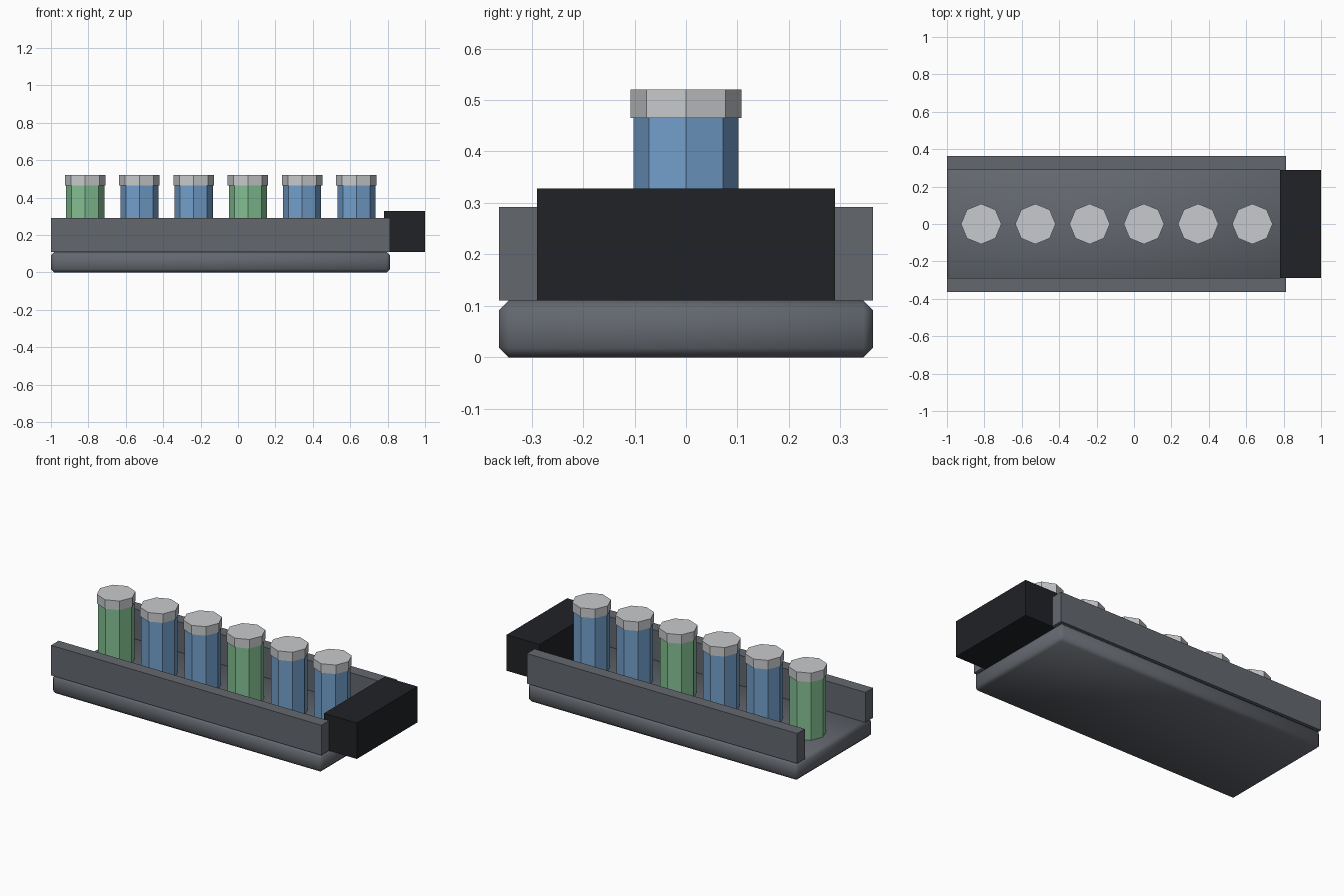
import bpy, math

if "Cube" in bpy.data.objects:
    bpy.data.objects.remove(bpy.data.objects["Cube"])


def material(name, rgb):
    m = bpy.data.materials.new(name)
    m.diffuse_color = (*rgb, 1)
    m.use_nodes = True
    m.node_tree.nodes["Principled BSDF"].inputs["Base Color"].default_value = m.diffuse_color
    return m


GREY = material("tray_grey", (0.127, 0.138, 0.159))
BLACK = material("block_black", (0.015, 0.016, 0.019))
BLUE = material("cell_blue", (0.17, 0.35, 0.60))
GREEN = material("cell_green", (0.23, 0.53, 0.29))
SILVER = material("cap_silver", (0.58, 0.59, 0.61))


def box(name, lo, hi, mat):
    centre = [(a + b) / 2 for a, b in zip(lo, hi)]
    bpy.ops.mesh.primitive_cube_add(size=1, location=centre)
    ob = bpy.context.object
    ob.name = name
    ob.scale = [b - a for a, b in zip(lo, hi)]
    bpy.ops.object.transform_apply(location=False, rotation=False, scale=True)
    ob.data.materials.append(mat)
    return ob


def octagon(name, x, radius, z0, z1, mat):
    bpy.ops.mesh.primitive_cylinder_add(vertices=8, radius=radius, depth=z1 - z0,
                                        location=(x, 0, (z0 + z1) / 2))
    ob = bpy.context.object
    ob.name = name
    ob.data.materials.append(mat)
    return ob


X0, X1, W, FLOOR = -1.0, 0.813, 0.363, 0.11

# Chamfered, softly shaded base plate
base = box("base_plate", (X0, -W, 0), (X1, W, FLOOR), GREY)
bevel = base.modifiers.new("chamfer", 'BEVEL')
bevel.width = 0.018
bevel.segments = 1
bpy.ops.object.shade_smooth()

# Side rails
for side, name in ((-1, "front_rail"), (1, "back_rail")):
    y = sorted((side * 0.29, side * W))
    box(name, (X0, y[0], FLOOR), (X1, y[1], 0.292), GREY)

# Dark end block
box("end_block", (0.78, -0.29, FLOOR), (1.0, 0.29, 0.328), BLACK)

# Row of capped cells, every third one green
for i in range(6):
    x = -0.817 + 0.29 * i
    octagon(f"cell_{i + 1}", x, 0.102, FLOOR, 0.465, GREEN if i % 3 == 0 else BLUE)
    octagon(f"cell_cap_{i + 1}", x, 0.108, 0.465, 0.52, SILVER)
